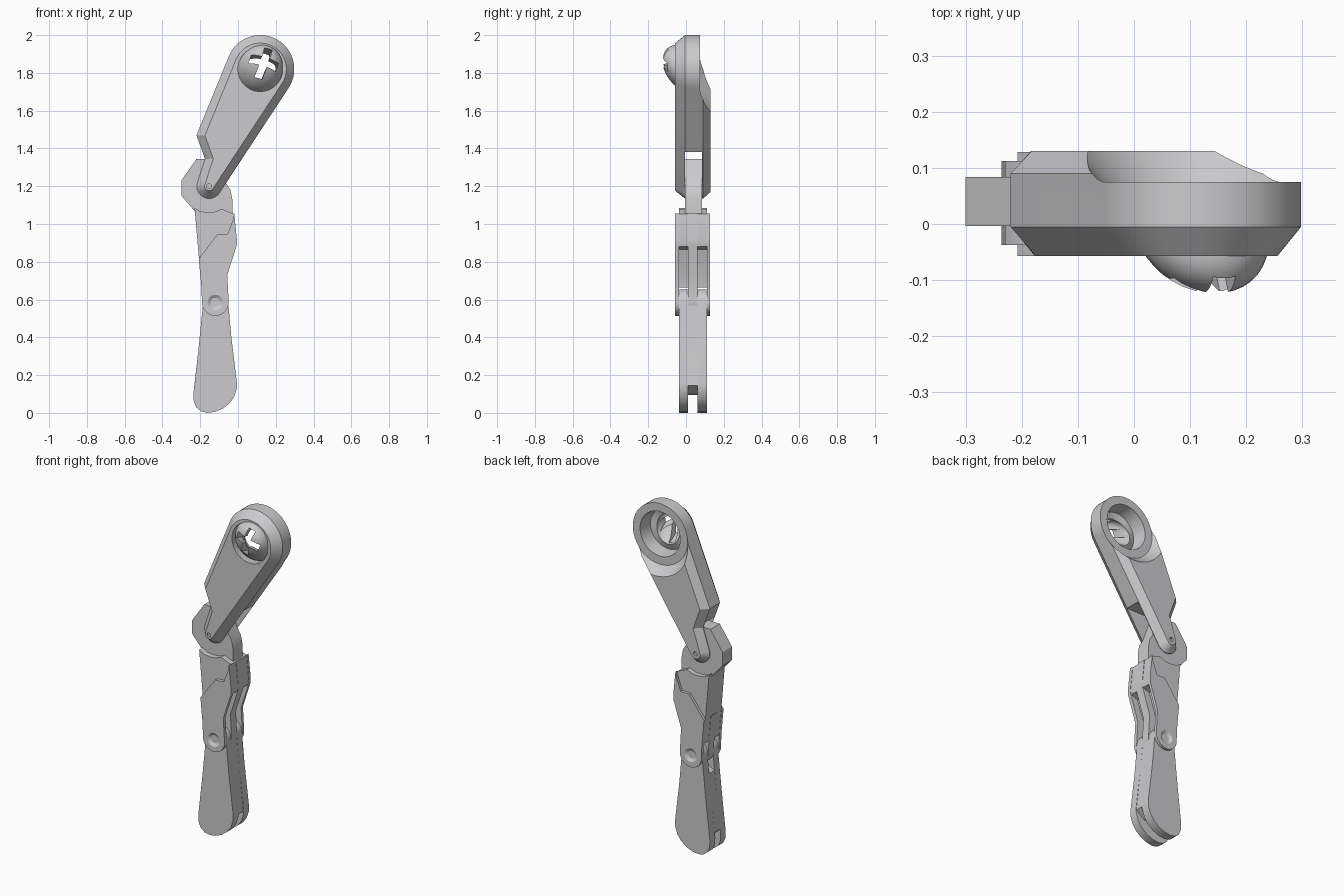
import bpy, bmesh, math
from mathutils import Vector, Matrix

if "Cube" in bpy.data.objects:
    bpy.data.objects.remove(bpy.data.objects["Cube"])

grey = bpy.data.materials.new("light_grey")
grey.diffuse_color = (0.6, 0.6, 0.615, 1)
grey.use_nodes = True
grey.node_tree.nodes["Principled BSDF"].inputs["Base Color"].default_value = grey.diffuse_color


def finish(name, bm):
    bmesh.ops.recalc_face_normals(bm, faces=bm.faces)
    me = bpy.data.meshes.new(name)
    bm.to_mesh(me)
    bm.free()
    ob = bpy.data.objects.new(name, me)
    bpy.context.collection.objects.link(ob)
    me.materials.append(grey)
    return ob


def arc(c, r, a0, a1, n):
    return [(c[0] + r * math.cos(math.radians(a0 + (a1 - a0) * i / n)),
             c[1] + r * math.sin(math.radians(a0 + (a1 - a0) * i / n))) for i in range(n + 1)]


def inset(pts, d):
    # mitred inward offset of a counter-clockwise outline
    out = []
    for i, p in enumerate(pts):
        a, b, c = Vector(pts[i - 1]), Vector(p), Vector(pts[(i + 1) % len(pts)])
        e1, e2 = (b - a).normalized(), (c - b).normalized()
        n1, n2 = Vector((-e1.y, e1.x)), Vector((-e2.y, e2.x))
        out.append(tuple(b + (n1 + n2) / (1 + n1.dot(n2)) * d))
    return out


def layered(name, layers):
    # layers: (y, outline in x/z) stacked from front to back
    bm = bmesh.new()
    rings = [[bm.verts.new((x, y, z)) for x, z in pts] for y, pts in layers]
    for r0, r1 in zip(rings, rings[1:]):
        for i in range(len(r0)):
            j = (i + 1) % len(r0)
            bm.faces.new((r0[i], r0[j], r1[j], r1[i]))
    bm.faces.new(rings[0])
    bm.faces.new(rings[-1])
    return finish(name, bm)


def prism(name, pts, y0, y1):
    return layered(name, [(y0, pts), (y1, pts)])


def frustum(name, c, y0, r0, y1, r1, n=48):
    return layered(name, [(y0, arc(c, r0, 0, 360 - 360 / n, n - 1)),
                          (y1, arc(c, r1, 0, 360 - 360 / n, n - 1))])


def apply(ob, mod):
    bpy.context.view_layer.objects.active = ob
    bpy.ops.object.modifier_apply(modifier=mod.name)


def cut(ob, cutter):
    m = ob.modifiers.new("cut", 'BOOLEAN')
    m.operation, m.solver, m.object = 'DIFFERENCE', 'EXACT', cutter
    apply(ob, m)
    bpy.data.objects.remove(cutter)


HEAD, KNEE, PIVOT = (0.118, 1.82), (-0.153, 1.2), (-0.12, 0.585)

# upper arm: chamfered body with round head and forked lower end
arm_line = (arc(HEAD, 0.18, -33, 157.6, 32) + [(-0.22, 1.47), (-0.175, 1.345)]
            + arc(KNEE, 0.066, 161, 327, 14))
arm = layered("upper_arm", [(-0.057, inset(arm_line, 0.042)), (-0.005, arm_line),
                            (0.09, arm_line), (0.13, inset(arm_line, 0.035))])
cut(arm, prism("fork_cutter", [(-0.5, 1.0), (0.3, 1.0), (0.3, 1.38), (-0.5, 1.38)], -0.006, 0.086))
cut(arm, frustum("head_back_cutter", HEAD, 0.075, 0.181, 0.14, 0.235, 64))
cut(arm, frustum("socket_cutter", HEAD, -0.07, 0.117, 0.09, 0.134))
for y0, y1 in ((-0.07, -0.045), (0.118, 0.14)):
    cut(arm, frustum("pin_cutter", KNEE, y0, 0.013, y1, 0.013, 16))

# domed socket: sheared half-sphere shell with a tilted cross-shaped hole
bm = bmesh.new()
bmesh.ops.create_uvsphere(bm, u_segments=40, v_segments=20, radius=0.12)
bmesh.ops.delete(bm, geom=[v for v in bm.verts if v.co.y > 0.001], context='VERTS')
for v in bm.verts:
    h = -v.co.y / 0.12
    v.co = (HEAD[0] + v.co.x + 0.025 * h, -0.005 + v.co.y, HEAD[1] + v.co.z + 0.045 * h)
for f in bm.faces:
    f.smooth = True
dome = finish("socket_dome", bm)
if sum(p.normal.y * p.area for p in dome.data.polygons) > 0:
    dome.data.flip_normals()
m = dome.modifiers.new("shell", 'SOLIDIFY')
m.thickness, m.offset = 0.04, -1
apply(dome, m)
axis = Vector((0.2, -1, 0.36)).normalized()
turn = (Matrix.Translation(Vector((HEAD[0], -0.01, HEAD[1])) + axis * 0.09)
        @ axis.to_track_quat('Z', 'Y').to_matrix().to_4x4())
for k in range(2):
    bm = bmesh.new()
    bmesh.ops.create_cube(bm, size=1)
    bm.transform(turn @ Matrix.Rotation(math.radians(-20 + 90 * k), 4, 'Z')
                 @ Matrix.Diagonal((0.15, 0.042, 0.25, 1)))
    cut(dome, finish("cross_cutter", bm))

# knee block held by the fork
prism("knee", [(-0.22, 1.345), (-0.3, 1.23), (-0.3, 1.15), (-0.235, 1.075), (-0.2, 1.03),
               (-0.03, 1.03), (-0.03, 1.13), (-0.04, 1.18), (-0.065, 1.22), (-0.11, 1.345)],
      -0.004, 0.084)

# middle link: recessed core, two outer plates and a centre tongue
core = [(-0.23, 1.085), (-0.2, 1.067), (-0.16, 1.062), (-0.12, 1.065), (-0.085, 1.08),
        (-0.022, 1.053), (-0.006, 0.9), (-0.011, 0.88), (-0.055, 0.865), (-0.1, 0.73),
        (-0.11, 0.665), (-0.193, 0.665), (-0.206, 0.81)]
prism("link_core", core, -0.037, 0.112)
plate = ([(-0.02, 1.056), (-0.027, 1.02), (-0.055, 0.948), (-0.11, 0.945), (-0.208, 0.815),
          (-0.195, 0.68)] + arc(PIVOT, 0.071, 175, 365, 20)
         + [(-0.057, 0.73), (-0.007, 0.885), (-0.006, 0.92)])
for side, y0, y1, face, back in (("front", -0.057, -0.036, -0.058, -0.046),
                                 ("back", 0.111, 0.128, 0.129, 0.118)):
    ob = prism("link_plate_" + side, plate, y0, y1)
    cut(ob, frustum("dimple_cutter", PIVOT, face, 0.042, back, 0.024, 32))
prism("link_tongue", plate, 0.01, 0.062)

# lower link: two prongs with rounded ends, joined by a shorter filler
foot = [(-0.188, 0.55), (-0.21, 0.33), (-0.236, 0.1), (-0.234, 0.06), (-0.22, 0.028),
        (-0.195, 0.008), (-0.16, 0), (-0.12, 0.006), (-0.08, 0.023), (-0.045, 0.05),
        (-0.02, 0.085), (-0.006, 0.13), (-0.006, 0.16), (-0.035, 0.4)]
prong = foot + arc(PIVOT, 0.068, 0, 180, 18)
for side, y0, y1 in (("front", -0.037, 0.011), ("back", 0.061, 0.112)):
    prism("lower_prong_" + side, prong, y0, y1)
prism("lower_filler", [(-0.195, 0.47), (-0.21, 0.33), (-0.233, 0.13), (-0.2, 0.1), (-0.13, 0.095),
                       (-0.06, 0.105), (-0.007, 0.145), (-0.035, 0.4), (-0.052, 0.575),
                       (-0.09, 0.53)], 0.01, 0.062)

# smooth the rounded sides, keep the edges crisp
for ob in bpy.context.collection.objects:
    ob.select_set(True)
bpy.ops.object.shade_smooth_by_angle(angle=math.radians(25))
